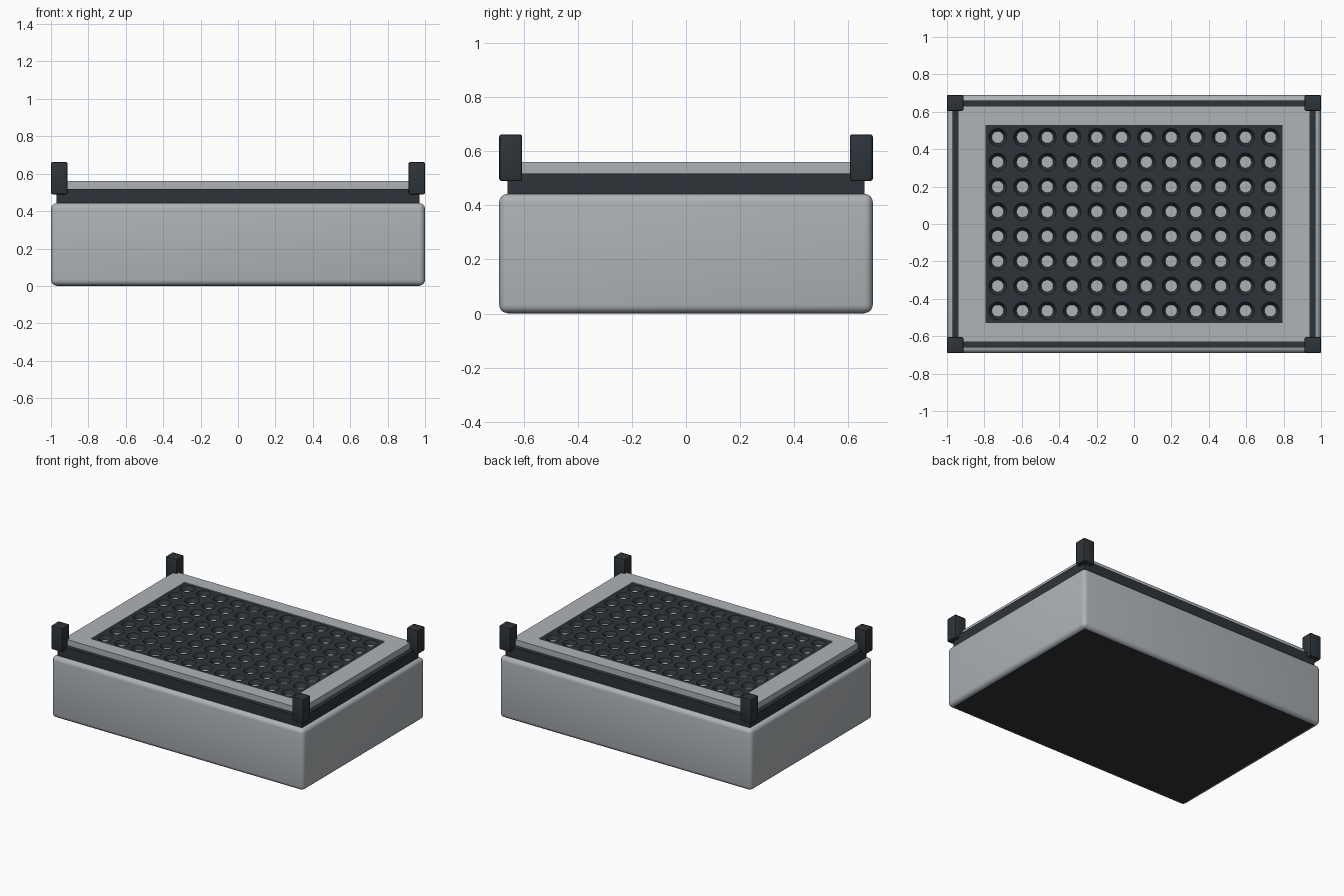
import bpy, bmesh, math

if "Cube" in bpy.data.objects:
    bpy.data.objects.remove(bpy.data.objects["Cube"])


def material(name, rgb):
    m = bpy.data.materials.new(name)
    m.diffuse_color = (*rgb, 1)
    m.use_nodes = True
    m.node_tree.nodes["Principled BSDF"].inputs["Base Color"].default_value = m.diffuse_color
    return m


GREY = material("light_grey", (0.42, 0.45, 0.47))
DARK = material("dark_slate", (0.026, 0.034, 0.041))


def finish(name, bm, mats):
    me = bpy.data.meshes.new(name)
    bm.to_mesh(me)
    bm.free()
    for m in mats:
        me.materials.append(m)
    ob = bpy.data.objects.new(name, me)
    bpy.context.collection.objects.link(ob)
    return ob


def box(name, x, y, z, mat, bevel=0, segments=2):
    """Box spanning the given (low, high) ranges."""
    bm = bmesh.new()
    bmesh.ops.create_cube(bm, size=1)
    for v in bm.verts:
        v.co = [r[0] + (c + 0.5) * (r[1] - r[0]) for c, r in zip(v.co, (x, y, z))]
    ob = finish(name, bm, [mat])
    if bevel:
        mod = ob.modifiers.new("bevel", "BEVEL")
        mod.width, mod.segments = bevel, segments
        bpy.ops.object.select_all(action='DESELECT')
        ob.select_set(True)
        bpy.context.view_layer.objects.active = ob
        bpy.ops.object.modifier_apply(modifier=mod.name)
        bpy.ops.object.shade_smooth_by_angle(angle=math.radians(35))
    return ob


# Main housing and the flush plate underneath
box("housing", (-1, 1), (-0.69, 0.69), (0.002, 0.442), GREY, 0.03, 4)
box("base_plate", (-0.97, 0.97), (-0.66, 0.66), (0, 0.02), DARK)

# Dark plinth between housing and top frame
box("plinth", (-0.97, 0.97), (-0.66, 0.66), (0.44, 0.518), DARK)

# Frame around the well block, and corner posts
for sx, side in ((-1, "left"), (1, "right")):
    box(f"frame_{side}", sorted((sx * 0.795, sx * 0.94)), (-0.63, 0.63),
        (0.51, 0.56), GREY)
    for sy, end in ((-1, "front"), (1, "back")):
        box(f"post_{end}_{side}", sorted((sx * 0.912, sx)),
            sorted((sy * 0.605, sy * 0.69)), (0.49, 0.662), DARK, 0.008)
for sy, end in ((-1, "front"), (1, "back")):
    box(f"frame_{end}", (-0.795, 0.795), sorted((sy * 0.53, sy * 0.63)),
        (0.51, 0.56), GREY)

# Well block: grid of square cells, each with a tapered round well
COLS, ROWS, PITCH, SEGS = 12, 8, 0.1325, 16
TOP, FLOOR = 0.555, 0.528
bm = bmesh.new()
for i in range(COLS):
    for j in range(ROWS):
        cx, cy = (i - (COLS - 1) / 2) * PITCH, (j - (ROWS - 1) / 2) * PITCH
        rings = [[], [], []]
        for k in range(SEGS):
            a = 2 * math.pi * k / SEGS
            c, s = math.cos(a), math.sin(a)
            edge = PITCH / 2 / max(abs(c), abs(s))
            for ring, r, z in zip(rings, (edge, 0.048, 0.032), (TOP, TOP, FLOOR)):
                ring.append(bm.verts.new((cx + r * c, cy + r * s, z)))
        for outer, inner in zip(rings, rings[1:]):
            for k in range(SEGS):
                n = (k + 1) % SEGS
                bm.faces.new((outer[k], outer[n], inner[n], inner[k]))
        bm.faces.new(rings[2]).material_index = 1
bmesh.ops.remove_doubles(bm, verts=bm.verts, dist=0.0005)
well_block = finish("well_block", bm, [DARK, GREY])
bpy.ops.object.select_all(action='DESELECT')
well_block.select_set(True)
bpy.context.view_layer.objects.active = well_block
bpy.ops.object.shade_smooth_by_angle(angle=math.radians(35))
